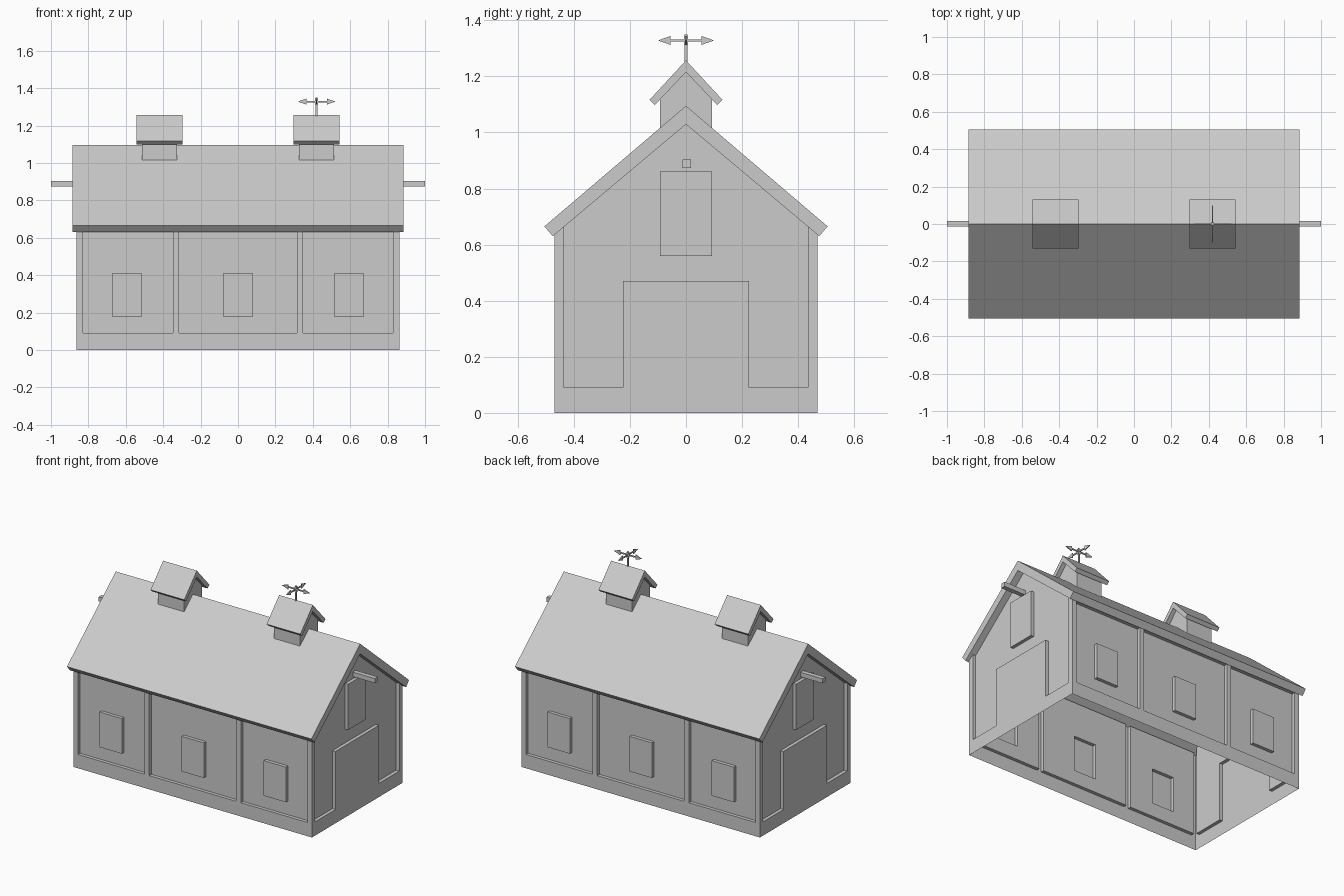
import bpy, bmesh
from math import pi
from mathutils import Matrix, Vector

cube = bpy.data.objects.get("Cube")
if cube:
    bpy.data.objects.remove(cube, do_unlink=True)

grey = bpy.data.materials.new("light_grey")
grey.use_nodes = True
COLOR = (0.6, 0.6, 0.6, 1)
grey.diffuse_color = COLOR
grey.node_tree.nodes["Principled BSDF"].inputs["Base Color"].default_value = COLOR


def finish(name, bm, normals=True):
    if normals:
        bmesh.ops.recalc_face_normals(bm, faces=bm.faces)
    mesh = bpy.data.meshes.new(name)
    bm.to_mesh(mesh)
    bm.free()
    mesh.materials.append(grey)
    obj = bpy.data.objects.new(name, mesh)
    bpy.context.collection.objects.link(obj)
    return obj


def box(name, center, size):
    bm = bmesh.new()
    bmesh.ops.create_cube(bm, size=1)
    for v in bm.verts:
        v.co = Vector(center) + v.co * Vector(size)
    return finish(name, bm)


def prism(name, profile, x0, x1):
    """Extrude a (y, z) outline along x."""
    bm = bmesh.new()
    face = bm.faces.new([bm.verts.new((x0, y, z)) for y, z in profile])
    out = bmesh.ops.extrude_face_region(bm, geom=[face])
    moved = [g for g in out["geom"] if isinstance(g, bmesh.types.BMVert)]
    bmesh.ops.translate(bm, verts=moved, vec=(x1 - x0, 0, 0))
    return finish(name, bm)


def gable_roof(name, x0, x1, top, eave_out, eave_in, under):
    (a, b), (c, d) = eave_out, eave_in
    prism(name, [(0, top), (a, b), (c, d), (0, under), (-c, d), (-a, b)], x0, x1)


HALF_X, HALF_Y, RECESS = 0.863, 0.468, 0.022
BASE_TOP, POST = 0.09, 0.033
APEX, SLOPE = 1.055, 0.842          # plane in the middle of the roof slab


def wall(name, us, vs, recessed, distance, turn):
    """Thin wall sheet; cells chosen by the rule are pushed inwards."""
    bm = bmesh.new()
    us = sorted(us)
    grid = [[bm.verts.new((u, -distance, v)) for v in vs] for u in us]
    sunk = []
    for i in range(len(us) - 1):
        for j in range(len(vs) - 1):
            f = bm.faces.new((grid[i][j], grid[i + 1][j],
                              grid[i + 1][j + 1], grid[i][j + 1]))
            if recessed((us[i] + us[i + 1]) / 2, (vs[j] + vs[j + 1]) / 2):
                sunk.append(f)
    out = bmesh.ops.extrude_face_region(bm, geom=sunk)
    moved = [g for g in out["geom"] if isinstance(g, bmesh.types.BMVert)]
    bmesh.ops.translate(bm, verts=moved, vec=(0, RECESS, 0))
    left = [f for f in sunk if f.is_valid]
    if left:
        bmesh.ops.delete(bm, geom=left, context="FACES")
    bm.transform(Matrix.Rotation(turn, 4, "Z"))
    # trim to the roof slopes
    for s in (-1, 1):
        bmesh.ops.bisect_plane(bm, geom=bm.verts[:] + bm.edges[:] + bm.faces[:],
                               plane_co=(0, 0, APEX), plane_no=(0, s * SLOPE, 1),
                               clear_outer=True)
    bmesh.ops.dissolve_limit(bm, angle_limit=0.01, verts=bm.verts, edges=bm.edges)
    return finish(name, bm, normals=False)


# Long walls: corner posts, two dividers, three windows
WINDOWS, WIN_HALF = (-0.594, 0, 0.594), 0.08


def long_recess(u, v):
    post = abs(u) > HALF_X - POST or 0.315 < abs(u) < 0.348
    window = 0.18 < v < 0.41 and any(abs(u - w) < WIN_HALF for w in WINDOWS)
    return 0.635 > v > BASE_TOP and not post and not window


long_us = [s * u for s in (-1, 1) for u in (HALF_X, HALF_X - POST, 0.315, 0.348)]
long_us += [w + s * WIN_HALF for w in WINDOWS for s in (-1, 1)]
long_vs = [0, BASE_TOP, 0.18, 0.41, 0.635, 0.66]


# End walls: corner posts, large door, loft door
def end_recess(u, v):
    post = abs(u) > HALF_Y - POST
    door = abs(u) < 0.224 and v < 0.47
    loft = abs(u) < 0.093 and 0.56 < v < 0.86
    return v > BASE_TOP and not (post or door or loft)


end_us = [s * u for s in (-1, 1) for u in (HALF_Y, HALF_Y - POST, 0.224, 0.093)]
end_vs = [0, BASE_TOP, 0.47, 0.56, 0.86, 1.1]

wall("front_wall", long_us, long_vs, long_recess, HALF_Y, 0)
wall("back_wall", long_us, long_vs, long_recess, HALF_Y, pi)
wall("left_end_wall", end_us, end_vs, end_recess, HALF_X, pi / 2)
wall("right_end_wall", end_us, end_vs, end_recess, HALF_X, -pi / 2)

# Main roof
gable_roof("main_roof", -0.885, 0.885, 1.095, (0.505, 0.665), (0.475, 0.63), 1.029)

# Hoist beams and ridge cupolas
for side, s in (("left", 1), ("right", -1)):
    box(side + "_hoist_beam", (s * 0.915, 0.002, 0.888), (0.17, 0.03, 0.03))
    x = s * 0.42
    prism(side + "_cupola", [(-0.093, 1.0), (0.093, 1.0), (0.093, 1.122),
                             (0, 1.22), (-0.093, 1.122)], x - 0.094, x + 0.094)
    gable_roof(side + "_cupola_roof", x - 0.122, x + 0.122, 1.257,
               (0.13, 1.116), (0.111, 1.098), 1.215)

# Weather vane: pole with four flat arrows
VANE_X, VANE_Z = 0.42, 1.328
box("vane_pole", (VANE_X, 0, 1.295), (0.009, 0.009, 0.11))
box("vane_hub", (VANE_X, 0, VANE_Z), (0.014, 0.014, 0.036))
for k in range(4):
    spin = Matrix.Translation((VANE_X, 0, VANE_Z)) @ Matrix.Rotation(k * pi / 2, 4, "Z")
    bm = bmesh.new()
    outline = [(0, -0.004), (0.055, -0.004), (0.055, -0.016), (0.1, 0),
               (0.055, 0.016), (0.055, 0.004), (0, 0.004)]
    face = bm.faces.new([bm.verts.new((a, -0.003, z)) for a, z in outline])
    out = bmesh.ops.extrude_face_region(bm, geom=[face])
    moved = [g for g in out["geom"] if isinstance(g, bmesh.types.BMVert)]
    bmesh.ops.translate(bm, verts=moved, vec=(0, 0.006, 0))
    bm.transform(spin)
    finish("vane_arrow_%d" % (k + 1), bm)
